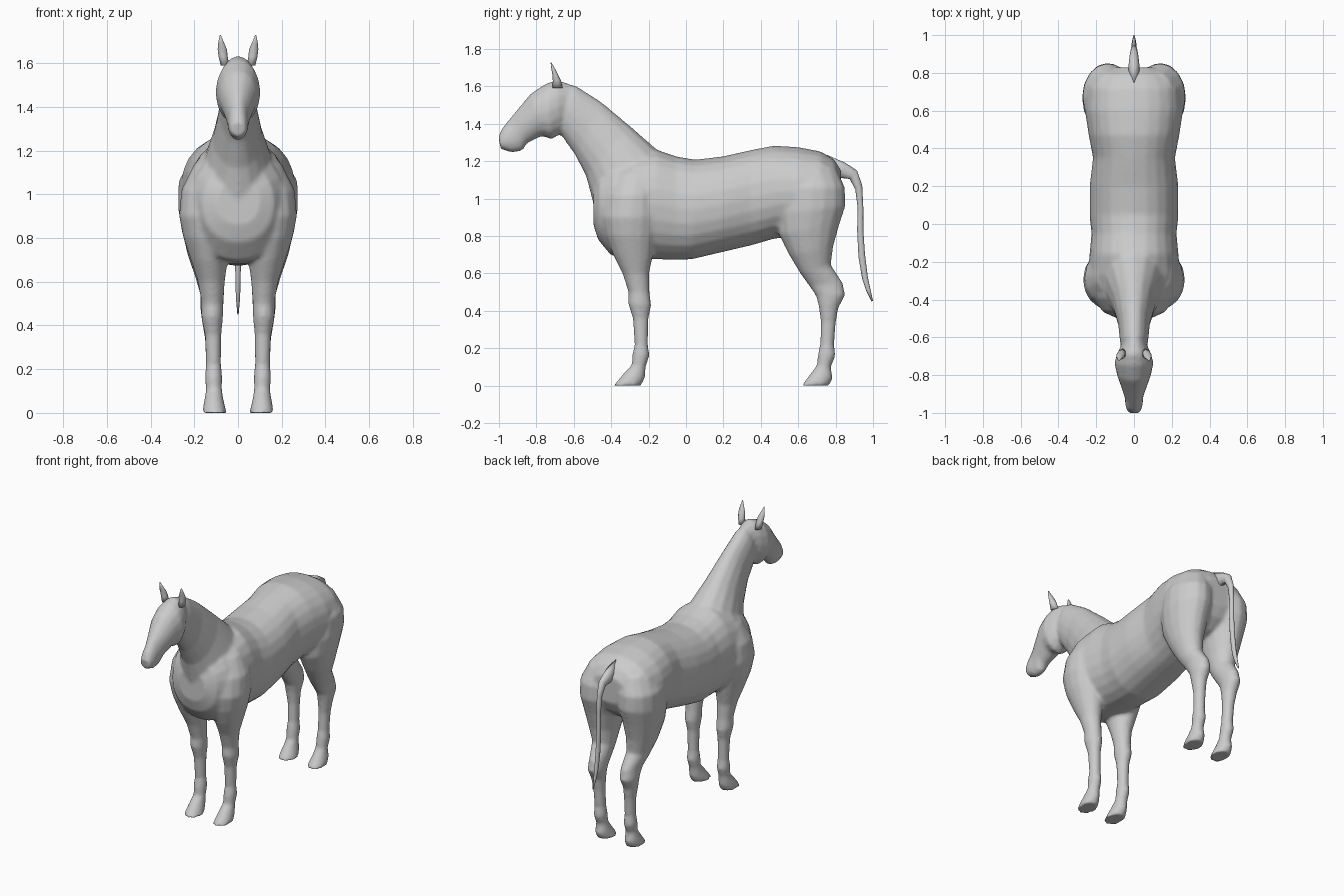
import bpy, bmesh, math

coat = bpy.data.materials.new("grey_coat")
coat.diffuse_color = (0.6, 0.6, 0.6, 1)


def loft(bm, sections, side=1, power=1.0, n=16):
    """Closed tube through rings. Ring: (yA, zA, yB, zB, half width[, x centre])."""
    rings = []
    for s in sections:
        ya, za, yb, zb, w = s[:5]
        xc = s[5] if len(s) > 5 else 0
        ring = []
        for i in range(n):
            a = 2 * math.pi * i / n
            c, t = math.cos(a), math.sin(a)
            c = math.copysign(abs(c) ** power, c)
            t = math.copysign(abs(t) ** power, t)
            k = (1 - c) / 2
            ring.append(bm.verts.new((side * (xc + w * t),
                                      ya + (yb - ya) * k, za + (zb - za) * k)))
        rings.append(ring)
    for p, q in zip(rings, rings[1:]):
        for i in range(n):
            j = (i + 1) % n
            bm.faces.new((p[i], p[j], q[j], q[i]))
    bm.faces.new(rings[0][::-1])
    bm.faces.new(rings[-1])


def finish(bm, name):
    bmesh.ops.recalc_face_normals(bm, faces=bm.faces)
    for f in bm.faces:
        f.smooth = True
    me = bpy.data.meshes.new(name)
    bm.to_mesh(me)
    bm.free()
    me.materials.append(coat)
    ob = bpy.data.objects.new(name, me)
    bpy.context.collection.objects.link(ob)
    return ob


# Trunk: top point, belly point, half width
trunk = [
    (-0.495, 1.06, -0.495, 0.86, 0.10), (-0.46, 1.14, -0.47, 0.78, 0.165),
    (-0.39, 1.20, -0.40, 0.695, 0.215), (-0.27, 1.24, -0.27, 0.68, 0.245),
    (-0.16, 1.262, -0.15, 0.675, 0.235), (-0.05, 1.225, -0.05, 0.672, 0.225),
    (0.05, 1.208, 0.03, 0.675, 0.235), (0.20, 1.226, 0.20, 0.715, 0.235),
    (0.35, 1.26, 0.35, 0.75, 0.217), (0.47, 1.283, 0.47, 0.785, 0.24),
    (0.60, 1.275, 0.60, 0.80, 0.26), (0.72, 1.252, 0.72, 0.84, 0.25),
    (0.79, 1.21, 0.79, 0.90, 0.20), (0.83, 1.15, 0.825, 0.97, 0.12)]

# Neck: crest point, throat point, half width
neck = [
    (-0.66, 1.60, -0.70, 1.38, 0.06), (-0.59, 1.605, -0.665, 1.335, 0.074),
    (-0.45, 1.515, -0.595, 1.235, 0.085), (-0.30, 1.39, -0.535, 1.12, 0.115),
    (-0.16, 1.267, -0.495, 0.97, 0.165), (-0.02, 1.20, -0.42, 0.84, 0.19)]

# Head: brow line, jaw line, half width
head = [
    (-0.60, 1.605, -0.64, 1.40, 0.055), (-0.69, 1.635, -0.67, 1.345, 0.088),
    (-0.75, 1.615, -0.72, 1.315, 0.104), (-0.83, 1.562, -0.77, 1.335, 0.09),
    (-0.90, 1.478, -0.85, 1.295, 0.063), (-0.945, 1.425, -0.875, 1.255, 0.05),
    (-0.985, 1.375, -0.93, 1.245, 0.046), (-1.003, 1.33, -0.99, 1.265, 0.035)]

# Legs: front point, back point, half width, x centre
fore_leg = [
    (-0.37, 1.14, -0.16, 1.14, 0.08, 0.12), (-0.43, 1.02, -0.14, 1.02, 0.125, 0.135),
    (-0.45, 0.90, -0.14, 0.90, 0.125, 0.145), (-0.43, 0.80, -0.155, 0.80, 0.11, 0.14),
    (-0.39, 0.70, -0.175, 0.70, 0.085, 0.132), (-0.34, 0.60, -0.197, 0.60, 0.062, 0.122),
    (-0.308, 0.50, -0.195, 0.50, 0.050, 0.117), (-0.31, 0.44, -0.185, 0.43, 0.050, 0.118),
    (-0.285, 0.36, -0.20, 0.36, 0.038, 0.114), (-0.275, 0.22, -0.203, 0.22, 0.035, 0.112),
    (-0.287, 0.17, -0.195, 0.16, 0.040, 0.112), (-0.29, 0.11, -0.215, 0.10, 0.037, 0.11),
    (-0.33, 0.07, -0.22, 0.04, 0.045, 0.11), (-0.388, 0.0, -0.24, 0.0, 0.057, 0.108)]
hind_leg = [
    (0.56, 1.19, 0.80, 1.17, 0.085, 0.12), (0.50, 1.06, 0.85, 1.06, 0.135, 0.137),
    (0.48, 0.92, 0.853, 0.96, 0.135, 0.14), (0.495, 0.81, 0.82, 0.86, 0.115, 0.143),
    (0.55, 0.70, 0.787, 0.74, 0.09, 0.14), (0.61, 0.60, 0.775, 0.645, 0.068, 0.128),
    (0.66, 0.53, 0.838, 0.55, 0.054, 0.118), (0.695, 0.48, 0.852, 0.485, 0.053, 0.120),
    (0.71, 0.42, 0.815, 0.415, 0.045, 0.120), (0.72, 0.34, 0.802, 0.34, 0.037, 0.115),
    (0.717, 0.22, 0.792, 0.22, 0.035, 0.112), (0.705, 0.17, 0.80, 0.16, 0.040, 0.112),
    (0.70, 0.11, 0.775, 0.10, 0.037, 0.11), (0.67, 0.07, 0.785, 0.04, 0.045, 0.11),
    (0.617, 0.0, 0.765, 0.0, 0.057, 0.108)]

# Body skin: overlapping lofts fused into one smooth surface
bm = bmesh.new()
loft(bm, trunk, power=0.92, n=24)
loft(bm, neck)
loft(bm, head)
for side in (1, -1):
    loft(bm, fore_leg, side)
    loft(bm, hind_leg, side)
body = finish(bm, "horse_body")
fuse = body.modifiers.new("fuse", 'REMESH')
fuse.mode = 'VOXEL'
fuse.voxel_size = 0.011
fuse.use_smooth_shade = True
blend = body.modifiers.new("blend", 'SMOOTH')
blend.factor = 0.5
blend.iterations = 6

# Ears
ear = [(-0.715, 1.59, -0.66, 1.59, 0.020, 0.060), (-0.712, 1.63, -0.668, 1.63, 0.022, 0.068),
       (-0.715, 1.665, -0.682, 1.66, 0.022, 0.072), (-0.72, 1.695, -0.698, 1.69, 0.014, 0.077),
       (-0.724, 1.728, -0.718, 1.725, 0.003, 0.081)]
for side, name in ((1, "left_ear"), (-1, "right_ear")):
    bm = bmesh.new()
    loft(bm, ear, side, n=10)
    finish(bm, name)

# Tail
tail = [(0.75, 1.235, 0.79, 1.09, 0.035), (0.85, 1.192, 0.83, 1.11, 0.030),
        (0.915, 1.15, 0.875, 1.105, 0.023), (0.942, 1.07, 0.905, 1.05, 0.017),
        (0.948, 0.95, 0.918, 0.95, 0.014), (0.948, 0.83, 0.915, 0.83, 0.014),
        (0.957, 0.70, 0.922, 0.69, 0.014), (0.972, 0.58, 0.942, 0.57, 0.012),
        (0.985, 0.52, 0.962, 0.51, 0.009), (1.0, 0.453, 0.992, 0.45, 0.003)]
bm = bmesh.new()
loft(bm, tail, n=10)
finish(bm, "tail")
